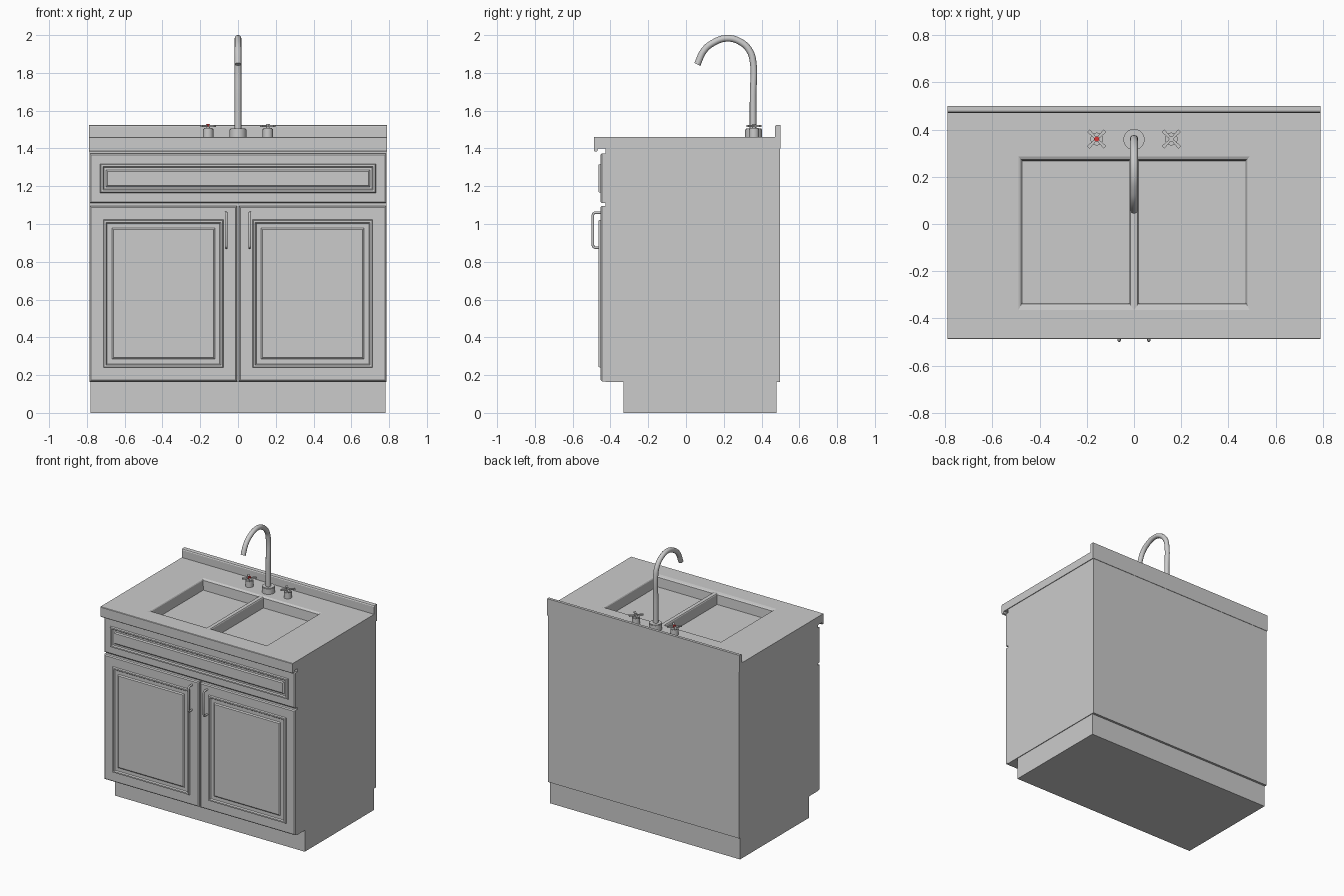
import bpy, bmesh, math
from mathutils import Vector

if "Cube" in bpy.data.objects:
    bpy.data.objects.remove(bpy.data.objects["Cube"])


def finish(name, bm, smooth=False, mirror=False):
    bmesh.ops.recalc_face_normals(bm, faces=bm.faces)
    me = bpy.data.meshes.new(name)
    bm.to_mesh(me)
    bm.free()
    ob = bpy.data.objects.new(name, me)
    bpy.context.collection.objects.link(ob)
    if mirror:
        ob.modifiers.new("Mirror", 'MIRROR')
    if smooth:
        smooth_by_angle(ob)
    return ob


def smooth_by_angle(ob):
    bpy.ops.object.select_all(action='DESELECT')
    ob.select_set(True)
    bpy.context.view_layer.objects.active = ob
    bpy.ops.object.shade_smooth_by_angle(angle=math.radians(35))


def prism(name, pts, lo, hi, axis='X', mirror=False):
    """Extrude a 2D profile along X (profile in YZ) or Z (profile in XY)."""
    bm = bmesh.new()
    place = (lambda p, t: (t, p[0], p[1])) if axis == 'X' else (lambda p, t: (p[0], p[1], t))
    face = bm.faces.new([bm.verts.new(place(p, lo)) for p in pts])
    ext = bmesh.ops.extrude_face_region(bm, geom=[face])
    shift = Vector(place((0, 0), hi - lo))
    bmesh.ops.translate(bm, vec=shift, verts=[v for v in ext['geom'] if isinstance(v, bmesh.types.BMVert)])
    return finish(name, bm, mirror=mirror)


def box(name, x0, x1, y0, y1, z0, z1):
    return prism(name, [(y0, z0), (y1, z0), (y1, z1), (y0, z1)], x0, x1)


def rings_mesh(name, rings, mirror=False, cap_start=False):
    """Bridge successive rectangular rings and close the last one."""
    bm = bmesh.new()
    loops = [[bm.verts.new(p) for p in ring] for ring in rings]
    for a, b in zip(loops, loops[1:]):
        for i in range(4):
            j = (i + 1) % 4
            bm.faces.new((a[i], a[j], b[j], b[i]))
    bm.faces.new(loops[-1])
    if cap_start:
        bm.faces.new(loops[0][::-1])
    return finish(name, bm, mirror=mirror)


def panel(name, x0, x1, z0, z1, steps, mirror=False):
    rings = [[(x0 + d, y, z0 + d), (x1 - d, y, z0 + d), (x1 - d, y, z1 - d), (x0 + d, y, z1 - d)]
             for d, y in steps]
    return rings_mesh(name, rings, mirror, cap_start=True)


def cylinder(name, x, y, z0, z1, r, bevel=0.004):
    bm = bmesh.new()
    bmesh.ops.create_cone(bm, cap_ends=True, segments=32, radius1=r, radius2=r, depth=z1 - z0)
    bmesh.ops.translate(bm, vec=(x, y, (z0 + z1) / 2), verts=bm.verts)
    top = [e for e in bm.edges if all(v.co.z > z1 - 1e-5 for v in e.verts)]
    bmesh.ops.bevel(bm, geom=top, offset=bevel, segments=2, affect='EDGES')
    return finish(name, bm, smooth=True)


def tube(name, pts, r, kind='BEZIER', res=6):
    cu = bpy.data.curves.new(name, 'CURVE')
    cu.dimensions = '3D'
    cu.bevel_depth, cu.bevel_resolution, cu.resolution_u = r, 4, res
    cu.use_fill_caps = True
    sp = cu.splines.new(kind)
    if kind == 'BEZIER':
        sp.bezier_points.add(len(pts) - 1)
        for bp, p in zip(sp.bezier_points, pts):
            bp.co = p
            bp.handle_left_type = bp.handle_right_type = 'AUTO'
    else:
        sp.points.add(len(pts) - 1)
        for q, p in zip(sp.points, pts):
            q.co = (*p, 1)
    ob = bpy.data.objects.new(name, cu)
    bpy.context.collection.objects.link(ob)
    bpy.ops.object.select_all(action='DESELECT')
    ob.select_set(True)
    bpy.context.view_layer.objects.active = ob
    bpy.ops.object.convert(target='MESH')
    ob = bpy.context.object
    smooth_by_angle(ob)
    return ob


# Plinth and open-topped cabinet carcass
box("plinth", -0.78, 0.78, -0.33, 0.48, 0, 0.165)
carcass = box("cabinet_body", -0.785, 0.785, -0.425, 0.497, 0.163, 1.40)
bm = bmesh.new()
bm.from_mesh(carcass.data)
bmesh.ops.delete(bm, geom=[f for f in bm.faces if f.calc_center_median().z > 1.39], context='FACES')
bm.to_mesh(carcass.data)
bm.free()

# Doors and false drawer front with raised moulding
edge = [(0, -0.42), (0, -0.445), (0.007, -0.452)]


def moulding(outer, inner):
    return edge + [(outer, -0.452), (outer + 0.004, -0.463), (outer + 0.014, -0.463),
                   (outer + 0.02, -0.454), (inner - 0.008, -0.454), (inner, -0.461)]


panel("door", 0.005, 0.785, 0.167, 1.095, moulding(0.072, 0.125), mirror=True)
panel("drawer_front", -0.785, 0.785, 1.11, 1.373, moulding(0.055, 0.095))

# Door handles
for side, sx in (("left", -1), ("right", 1)):
    x = sx * 0.063
    path = [(-0.45, 0.875), (-0.482, 0.875), (-0.490, 0.879), (-0.493, 0.888),
            (-0.493, 1.047), (-0.490, 1.056), (-0.482, 1.06), (-0.45, 1.06)]
    tube(side + "_handle", [(x, y, z) for y, z in path], 0.007, 'POLY')

# Worktop: two sides, front and back strips around the sink
nose = [(-0.465, 1.40), (-0.47, 1.385), (-0.485, 1.385), (-0.488, 1.392), (-0.488, 1.457), (-0.485, 1.46)]
splash = [(0.47, 1.46), (0.47, 1.515), (0.474, 1.522), (0.481, 1.525), (0.5, 1.525), (0.5, 1.40)]
prism("worktop_side", nose + splash, 0.49, 0.79, mirror=True)
prism("worktop_front", nose + [(-0.365, 1.46), (-0.365, 1.40)], -0.49, 0.49)
prism("worktop_back", [(0.285, 1.40), (0.285, 1.46)] + splash, -0.49, 0.49)


# Double sink basin
def rect(x0, x1, y0, y1, z):
    return [(x0, y0, z), (x1, y0, z), (x1, y1, z), (x0, y1, z)]


rings_mesh("sink_basin", [rect(0, 0.49, -0.365, 0.285, 1.46),
                          rect(0.014, 0.48, -0.345, 0.276, 1.456),
                          rect(0.018, 0.476, -0.338, 0.271, 1.45),
                          rect(0.022, 0.472, -0.334, 0.267, 1.38)], mirror=True)

# Tap spout
cylinder("tap_base", 0, 0.358, 1.455, 1.505, 0.045)
spout = [(0.355, 1.49), (0.355, 1.68), (0.355, 1.86), (0.338, 1.915), (0.295, 1.96),
         (0.22, 1.983), (0.14, 1.957), (0.095, 1.918), (0.06, 1.845)]
tube("tap_spout", [(0, y, z) for y, z in spout], 0.0175)

# Tap knobs with cross handles; the hot one has a red cap
red = bpy.data.materials.new("hot_red")
red.diffuse_color = (0.7, 0.04, 0.04, 1)
red.use_nodes = True
red.node_tree.nodes["Principled BSDF"].inputs["Base Color"].default_value = red.diffuse_color
arm = [(-0.05, -0.008), (0, -0.004), (0.05, -0.008), (0.05, 0.008), (0, 0.004), (-0.05, 0.008)]
for name, x in (("hot", -0.158), ("cold", 0.158)):
    cylinder(name + "_knob_stem", x, 0.36, 1.455, 1.507, 0.027)
    cylinder(name + "_knob_neck", x, 0.36, 1.50, 1.52, 0.010, 0.001)
    for k, ang in enumerate((45, 135)):
        ob = prism(f"{name}_knob_arm_{k + 1}", arm, 1.513, 1.523, 'Z')
        ob.location = (x, 0.36, 0)
        ob.rotation_euler.z = math.radians(ang)
    cap = cylinder(name + "_knob_cap", x, 0.36, 1.515, 1.529, 0.011, 0.003)
    if name == "hot":
        cap.data.materials.append(red)
